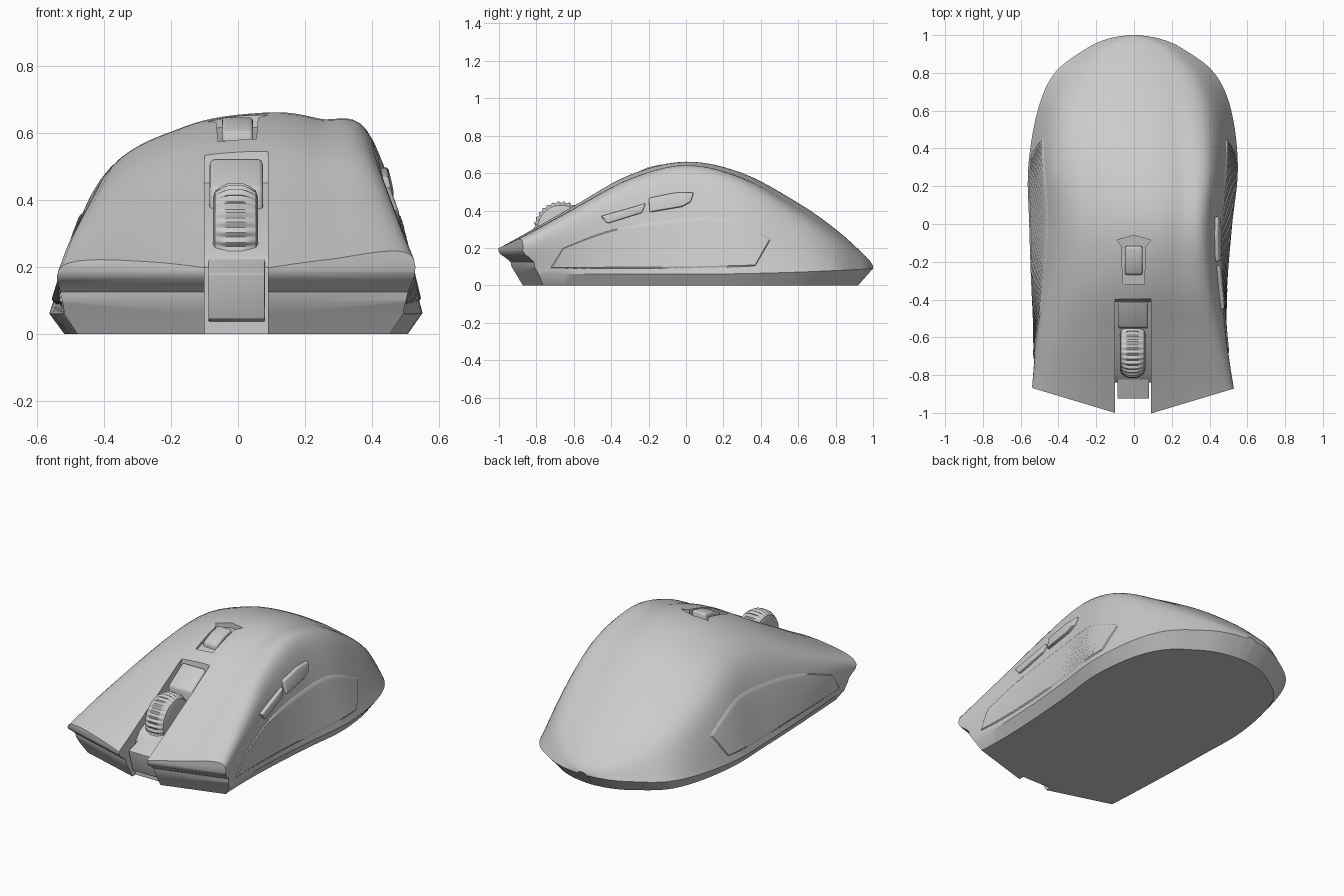
import bpy
import bmesh
import math
from mathutils import Vector
from mathutils.bvhtree import BVHTree

if "Cube" in bpy.data.objects:
    bpy.data.objects.remove(bpy.data.objects["Cube"], do_unlink=True)

grey = bpy.data.materials.new("matte grey")
grey.use_nodes = True
colour = (0.6, 0.6, 0.6, 1)
grey.diffuse_color = colour
grey.node_tree.nodes["Principled BSDF"].inputs["Base Color"].default_value = colour


def spline(points, steps):
    """Smooth curve through tuples of any length."""
    last = len(points) - 1
    result = []
    for i in range(last):
        around = [points[min(max(i + k, 0), last)] for k in (-1, 0, 1, 2)]
        for s in range(steps):
            t = s / steps
            result.append(tuple(
                b + t / 2 * (c - a + t * (2 * a - 5 * b + 4 * c - d + t * (3 * b - a - 3 * c + d)))
                for a, b, c, d in zip(*around)))
    return result + [tuple(points[-1])]


def finish(name, bm):
    bmesh.ops.recalc_face_normals(bm, faces=bm.faces)
    mesh = bpy.data.meshes.new(name)
    bm.to_mesh(mesh)
    bm.free()
    obj = bpy.data.objects.new(name, mesh)
    bpy.context.collection.objects.link(obj)
    mesh.materials.append(grey)
    return obj


def loft(name, rings):
    """Skin closed rings of equal length and cap both ends."""
    bm = bmesh.new()
    rows = [[bm.verts.new(p) for p in ring] for ring in rings]
    n = len(rows[0])
    for a, b in zip(rows, rows[1:]):
        for j in range(n):
            k = (j + 1) % n
            bm.faces.new((a[j], a[k], b[k], b[j]))
    bm.faces.new(rows[0])
    bm.faces.new(rows[-1])
    return finish(name, bm)


def prism(name, x0, x1, profile):
    return loft(name, [[(x, y, z) for y, z in profile] for x in (x0, x1)])


def apply_modifier(obj, mod):
    bpy.ops.object.select_all(action='DESELECT')
    bpy.context.view_layer.objects.active = obj
    obj.select_set(True)
    bpy.ops.object.modifier_apply(modifier=mod.name)


def bevel(obj, width):
    mod = obj.modifiers.new("soft edges", 'BEVEL')
    mod.width = width
    mod.segments = 3
    apply_modifier(obj, mod)


def cut(obj, cutter):
    mod = obj.modifiers.new("cut", 'BOOLEAN')
    mod.operation = 'DIFFERENCE'
    mod.solver = 'EXACT'
    mod.object = cutter
    apply_modifier(obj, mod)
    bpy.data.objects.remove(cutter, do_unlink=True)


# Body stations: y, right and left base x, left shoulder x z,
# right shoulder x z, crown x z
stations = [
    (-1.1, -.53, .53, -.55, .13, .55, .15, 0, .145),
    (-.88, -.515, .5, -.525, .2, .515, .235, 0, .265),
    (-.6, -.53, .485, -.485, .305, .465, .37, 0, .425),
    (-.3, -.545, .495, -.43, .41, .415, .51, .04, .59),
    (0, -.555, .52, -.4, .47, .4, .58, .08, .66),
    (.3, -.56, .55, -.42, .43, .42, .51, .06, .6),
    (.6, -.51, .515, -.39, .32, .39, .35, .03, .44),
    (.8, -.42, .425, -.3, .22, .31, .235, .02, .3),
    (.93, -.25, .255, -.18, .15, .18, .155, .01, .185),
    (.98, -.14, .14, -.09, .118, .09, .12, 0, .135),
    (1, -.03, .03, -.02, .1, .02, .1, 0, .104),
]


def section(y, xl, xr, slx, slz, srx, srz, tx, tz):
    base = .06 + .03 * max(y, 0) ** 2
    upper = [((sx + tx) / 2, y, sz + .78 * (tz - sz)) for sx, sz in ((srx, srz), (slx, slz))]
    arch = [(xr, y, base), (srx, y, srz), upper[0], (tx, y, tz),
            upper[1], (slx, y, slz), (xl, y, base)]
    foot_y = y * .92 if y > 0 else y
    return [(xr * .92, foot_y, 0)] + spline(arch, 8) + [(xl * .92, foot_y, 0)]


body = loft("body_shell", [section(*s) for s in spline(stations, 6)])
probe = bmesh.new()
probe.from_mesh(body.data)
tree = BVHTree.FromBMesh(probe)
probe.free()


def side_x(side, y, z):
    """Surface position of the body flank at a height and depth."""
    hit = tree.ray_cast(Vector((side * 2, y, z)), Vector((-side, 0, 0)))[0]
    return hit.x if hit else side * .5


# Undercut, swept front face
nose = [(-1.6, -.2), (-.87, -.2), (-.87, 0), (-.905, .06), (-.93, .1), (-.935, .125),
        (-.965, .15), (-.988, .165), (-1, .185), (-1, .7), (-1.6, .7)]
cut(body, loft("nose_cutter", [[(x, y + .3 * abs(x) - .03, z) for y, z in nose]
                               for x in (-.7, 0, .7)]))

# Central wheel channel and the small pocket behind it
cut(body, prism("channel_cutter", -.1, .09,
                [(-1.5, -.1), (-.84, -.1), (-.84, .2), (-.8, .25), (-.5, .4),
                 (-.41, .45), (-.395, .56), (-.395, .8), (-1.5, .8)]))
pocket = [(-.06, -.32), (.055, -.32), (.06, -.12), (.09, -.085),
          (0, -.06), (-.09, -.085), (-.065, -.12)]
cut(body, loft("pocket_cutter", [[(x, y, h if h > .7 else h + .2 * y) for x, y in pocket]
                                 for h in (.63, .9)]))

# Parts in the channel
bevel(prism("front_block", -.088, .08,
            [(-.925, .18), (-.885, .045), (-.8, .03), (-.8, .235), (-.86, .2)]), .004)
bevel(prism("channel_plate", -.085, .075,
            [(-.555, .36), (-.55, .438), (-.41, .525), (-.405, .42)]), .014)
bevel(prism("top_button", -.048, .045,
            [(-.272, .55), (-.268, .602), (-.2, .632), (-.12, .648), (-.112, .58)]), .012)

# Ribbed scroll wheel
ribs = 30
wheel = []
for x, radius, rib in ((-.075, .1, 0), (-.068, .125, 0), (-.05, .135, .003), (-.03, .142, .005),
                       (.015, .142, .005), (.035, .135, .003), (.053, .125, 0), (.06, .1, 0)):
    ring = []
    for i in range(ribs * 6):
        a = math.tau * i / (ribs * 6)
        r = radius + rib * math.cos(ribs * a)
        ring.append((x, -.668 + r * math.cos(a), .303 + r * math.sin(a)))
    wheel.append(ring)
loft("scroll_wheel", wheel)

# Thumb buttons on the left flank
thumb_buttons = {
    "front_thumb_button": [(-.455, .37), (-.42, .33), (-.235, .388), (-.215, .44), (-.26, .425)],
    "rear_thumb_button": [(-.195, .39), (-.02, .42), (.025, .445), (.042, .497), (-.06, .495),
                          (-.198, .468)],
}
for name, outline in thumb_buttons.items():
    bevel(loft(name, [[(side_x(1, y, z) + d, y, z) for y, z in outline]
                      for d in (-.05, .018)]), .008)

# Knurled grip on each flank
low = spline([(-.73, .09), (-.4, .085), (-.05, .085), (.2, .09), (.37, .1)], 16)
high = spline([(-.66, .2), (-.4, .3), (-.1, .355), (.2, .365), (.46, .25)], 16)
rows = 18
for side, name in ((1, "left_grip"), (-1, "right_grip")):
    bm = bmesh.new()
    grid = []
    for i, (a, b) in enumerate(zip(low, high)):
        line = []
        for j in range(rows + 1):
            y, z = (p + (q - p) * j / rows for p, q in zip(a, b))
            edge = i in (0, len(low) - 1) or j in (0, rows)
            lift = -.004 if edge else .004 + .003 * ((i + j) % 2)
            line.append(bm.verts.new((side_x(side, y, z) + side * lift, y, z)))
        grid.append(line)
    for a, b in zip(grid, grid[1:]):
        for j in range(rows):
            bm.faces.new((a[j], a[j + 1], b[j + 1], b[j]))
    grip = finish(name, bm)
    if sum(p.normal.x for p in grip.data.polygons) * side < 0:
        grip.data.flip_normals()

# Smooth shading with crisp edges
for obj in bpy.context.collection.objects:
    if obj.type == 'MESH' and grey.name in obj.data.materials:
        bpy.ops.object.select_all(action='DESELECT')
        bpy.context.view_layer.objects.active = obj
        obj.select_set(True)
        bpy.ops.object.shade_smooth_by_angle(angle=math.radians(32))
